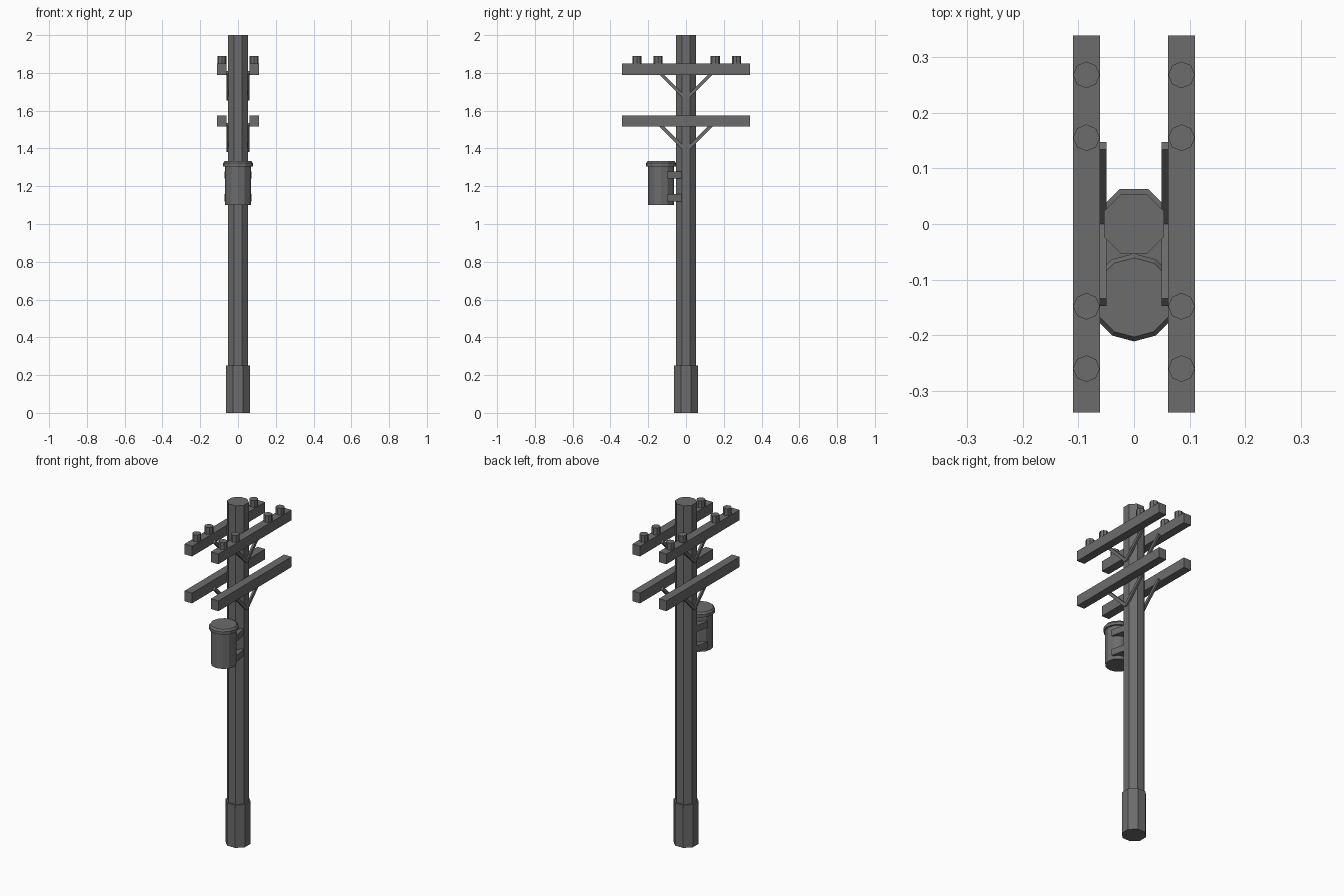
import bpy, bmesh, math
from mathutils import Matrix

cube = bpy.data.objects.get("Cube")
if cube:
    bpy.data.objects.remove(cube, do_unlink=True)

GREY = (0.15, 0.15, 0.15, 1)
grey = bpy.data.materials.new("weathered grey")
grey.use_nodes = True
grey.diffuse_color = GREY
grey.node_tree.nodes["Principled BSDF"].inputs["Base Color"].default_value = GREY


def finish(name, bm):
    bmesh.ops.recalc_face_normals(bm, faces=bm.faces)
    mesh = bpy.data.meshes.new(name)
    bm.to_mesh(mesh)
    bm.free()
    mesh.materials.append(grey)
    obj = bpy.data.objects.new(name, mesh)
    bpy.context.collection.objects.link(obj)
    return obj


def box(name, centre, size, tilt=0):
    bm = bmesh.new()
    matrix = (Matrix.Translation(centre) @ Matrix.Rotation(tilt, 4, 'X')
              @ Matrix.Diagonal((*size, 1)))
    bmesh.ops.create_cube(bm, size=1, matrix=matrix)
    return finish(name, bm)


def prism(name, x, y, sides, rings, turn=0):
    """Stack of polygon rings, each (radius, height), closed at both ends."""
    bm = bmesh.new()
    loops = []
    for r, z in rings:
        angles = [turn + math.tau * i / sides for i in range(sides)]
        loops.append([bm.verts.new((x + r * math.cos(a), y + r * math.sin(a), z))
                      for a in angles])
    for low, high in zip(loops, loops[1:]):
        for i in range(sides):
            j = (i + 1) % sides
            bm.faces.new((low[i], low[j], high[j], high[i]))
    bm.faces.new(loops[0][::-1])
    bm.faces.new(loops[-1])
    return finish(name, bm)


def slab(name, outline, z0, z1):
    """Flat plan outline raised from z0 to z1."""
    bm = bmesh.new()
    face = bm.faces.new([bm.verts.new((x, y, z0)) for x, y in outline])
    top = bmesh.ops.extrude_face_region(bm, geom=[face])["geom"]
    verts = [v for v in top if isinstance(v, bmesh.types.BMVert)]
    bmesh.ops.translate(bm, verts=verts, vec=(0, 0, z1 - z0))
    return finish(name, bm)


# Pole and its thicker foot
flat = math.pi / 8
prism("pole", 0, 0, 8, [(0.0585, 0.2), (0.0585, 2)], flat)
prism("pole_foot", 0, 0, 8, [(0.068, 0), (0.068, 0.25)], flat)

# Two tiers of paired crossarms with V braces
for tier, z in (("lower", 1.545), ("upper", 1.82)):
    for side, sx in (("left", 1), ("right", -1)):
        box(f"{tier}_crossarm_{side}", (sx * 0.0855, 0, z), (0.049, 0.677, 0.06))
        for end, sy in (("back", 1), ("front", -1)):
            box(f"{tier}_brace_{side}_{end}", (sx * 0.055, sy * 0.07, z - 0.088),
                (0.012, 0.2, 0.018), sy * math.pi / 4)

# Insulators on the upper crossarms
for side, sx in (("left", 1), ("right", -1)):
    for i, y in enumerate((-0.26, -0.148, 0.155, 0.268)):
        prism(f"insulator_{side}_{i + 1}", sx * 0.0855, y, 8,
              [(0.024, 1.845), (0.024, 1.89)])

# Transformer can with a chamfered lid
prism("transformer_can", 0, -0.132, 12, [(0.069, 1.1), (0.069, 1.31)])
prism("transformer_lid", 0, -0.132, 12,
      [(0.079, 1.305), (0.079, 1.322), (0.071, 1.333)])

# Brackets joining the can to the pole
for name, z in (("lower_bracket", 1.12), ("upper_bracket", 1.24)):
    slab(name, [(-0.071, -0.1), (0.071, -0.1), (0.052, -0.022), (-0.052, -0.022)],
         z, z + 0.038)
